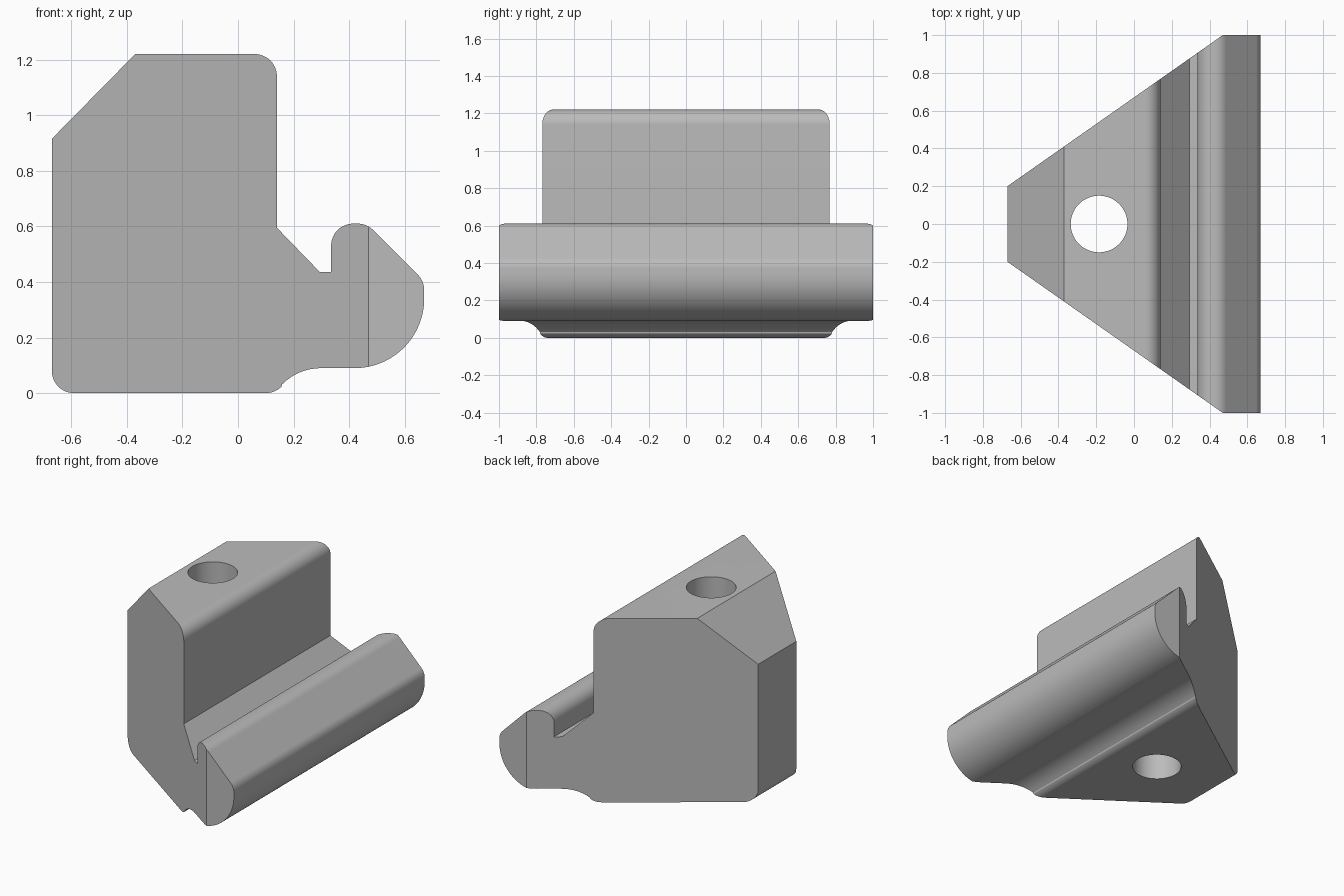
import bpy
import bmesh
from math import cos, sin, radians
from mathutils import Vector

cube = bpy.data.objects.get("Cube")
if cube:
    bpy.data.objects.remove(cube, do_unlink=True)

HALF_X = 0.67      # half width
LIP_X = 0.47       # where the slanted sides become parallel


def arc(cx, cz, r, start, end, steps=12):
    """Points of an arc in the x-z plane, angles in degrees."""
    angles = [radians(start + (end - start) * i / steps) for i in range(steps + 1)]
    return [(cx + r * cos(a), cz + r * sin(a)) for a in angles]


def half_depth(x):
    """Half depth of the tapered plan at x."""
    return min(1.0, 0.2 + 0.8 * (x + HALF_X) / (LIP_X + HALF_X))


# Material
grey = bpy.data.materials.new("plain grey")
grey.use_nodes = True
colour = (0.5, 0.5, 0.5, 1)
grey.diffuse_color = colour
grey.node_tree.nodes["Principled BSDF"].inputs["Base Color"].default_value = colour

# Side profile, counter-clockwise from the lower left corner
profile = (
    arc(-0.59, 0.08, 0.08, 180, 270)         # lower left round
    + arc(0.10, 0.08, 0.08, 270, 315, 8)     # foot round
    + arc(0.30, -0.11, 0.2, 135, 90, 8)      # hollow under the lip
    + arc(0.42, 0.34, 0.25, 270, 360, 24)    # belly of the lip
    + arc(0.59, 0.37, 0.08, 0, 45, 8)        # nose of the lip
    + arc(0.43, 0.53, 0.08, 45, 90, 8)       # crest of the lip
    + arc(0.415, 0.53, 0.08, 90, 180)
    + [(0.335, 0.435), (0.295, 0.435), (0.14, 0.595)]   # groove
    + arc(0.06, 1.14, 0.08, 0, 90)           # upper round
    + [(-0.37, 1.22), (-HALF_X, 0.915)]      # chamfer
)

# Clamp body: extrude the profile, split it at the lip, taper the plan
bm = bmesh.new()
face = bm.faces.new([bm.verts.new((x, -1, z)) for x, z in profile])
extruded = bmesh.ops.extrude_face_region(bm, geom=[face])["geom"]
bmesh.ops.translate(bm, vec=(0, 2, 0),
                    verts=[g for g in extruded if isinstance(g, bmesh.types.BMVert)])
bmesh.ops.bisect_plane(bm, geom=bm.verts[:] + bm.edges[:] + bm.faces[:], dist=1e-5,
                       plane_co=Vector((LIP_X, 0, 0)), plane_no=Vector((1, 0, 0)))
for v in bm.verts:
    v.co.y *= half_depth(v.co.x)
bmesh.ops.recalc_face_normals(bm, faces=bm.faces)
mesh = bpy.data.meshes.new("clamp_body")
bm.to_mesh(mesh)
bm.free()
mesh.materials.append(grey)
body = bpy.data.objects.new("clamp_body", mesh)
bpy.context.collection.objects.link(body)

# Bolt hole
bpy.ops.mesh.primitive_cylinder_add(vertices=64, radius=0.15, depth=2,
                                    location=(-0.185, 0, 0.6))
cutter = bpy.context.object
cutter.name = "bolt_hole_cutter"
cutter.hide_render = True
cutter.data.materials.append(grey)

bpy.ops.object.select_all(action="DESELECT")
body.select_set(True)
bpy.context.view_layer.objects.active = body
hole = body.modifiers.new("bolt_hole", "BOOLEAN")
hole.operation = "DIFFERENCE"
hole.solver = "EXACT"
hole.object = cutter
bpy.ops.object.modifier_apply(modifier=hole.name)
bpy.data.objects.remove(cutter, do_unlink=True)

# Smooth rounds with crisp flats
bpy.ops.object.shade_smooth_by_angle(angle=radians(30))
weighted = body.modifiers.new("crisp_flats", "WEIGHTED_NORMAL")
weighted.keep_sharp = True
